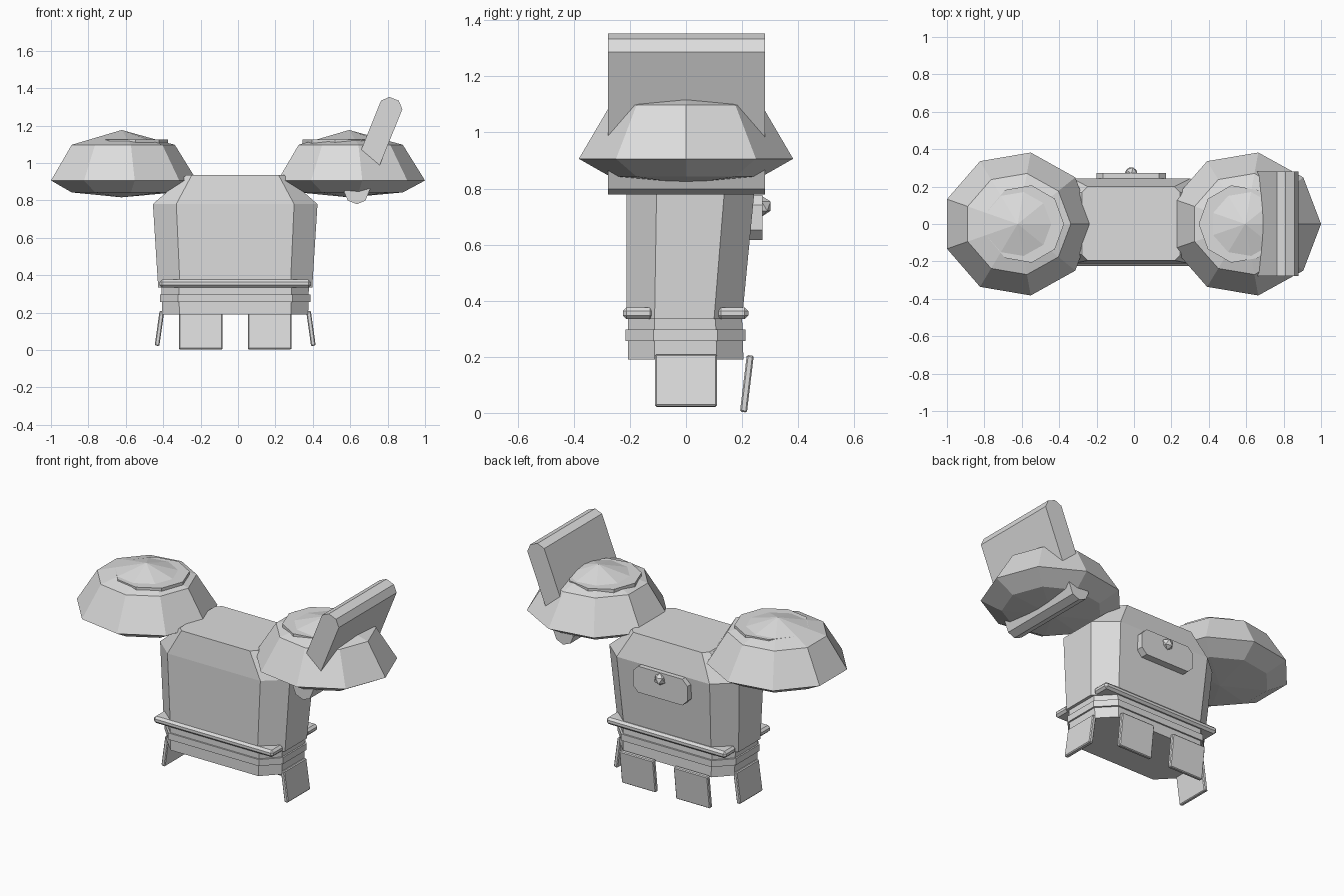
import bpy, bmesh, math
from mathutils import Matrix, Vector

if "Cube" in bpy.data.objects:
    bpy.data.objects.remove(bpy.data.objects["Cube"], do_unlink=True)

GREY = (0.72, 0.72, 0.72, 1.0)
mat = bpy.data.materials.new("light grey")
mat.use_nodes = True
mat.diffuse_color = GREY
mat.node_tree.nodes["Principled BSDF"].inputs["Base Color"].default_value = GREY

CX = -0.015  # centre line of the torso


def finish(name, bm, loc=(0, 0, 0), rot=(0, 0, 0)):
    bmesh.ops.recalc_face_normals(bm, faces=bm.faces)
    mesh = bpy.data.meshes.new(name)
    bm.to_mesh(mesh)
    bm.free()
    mesh.materials.append(mat)
    ob = bpy.data.objects.new(name, mesh)
    ob.location, ob.rotation_euler = loc, rot
    bpy.context.collection.objects.link(ob)
    return ob


def box(name, size, loc, rot=(0, 0, 0), bevel=0.0, axis=None):
    """Box with chamfered edges: all, or only those along one axis."""
    bm = bmesh.new()
    bmesh.ops.create_cube(bm, size=1, matrix=Matrix.Diagonal((*size, 1)))
    if bevel:
        edges = [e for e in bm.edges if axis is None or
                 abs((e.verts[0].co - e.verts[1].co)[axis]) > 1e-4]
        bmesh.ops.bevel(bm, geom=edges, offset=bevel, segments=1,
                        affect='EDGES', profile=0.5)
    return finish(name, bm, loc, rot)


def loft(name, rings):
    """Stack of chamfered rectangles: z, half width, front, back, chamfers."""
    bm = bmesh.new()
    loops = []
    for z, hx, y0, y1, cx, cy in rings:
        right = [(hx - cx, y0), (hx, y0 + cy), (hx, y1 - cy), (hx - cx, y1)]
        pts = right + [(-x, y) for x, y in reversed(right)]
        loops.append([bm.verts.new((CX + x, y, z)) for x, y in pts])
    for a, b in zip(loops, loops[1:]):
        for i in range(len(a)):
            j = (i + 1) % len(a)
            bm.faces.new((a[i], a[j], b[j], b[i]))
    bm.faces.new(loops[0])
    bm.faces.new(loops[-1])
    return finish(name, bm)


# Torso, waist and belt
loft("torso", [(0.335, 0.412, -0.212, 0.20, 0.117, 0.10),
               (0.78, 0.44, -0.212, 0.243, 0.125, 0.107),
               (0.935, 0.262, -0.195, 0.20, 0.03, 0.03)])
loft("waist", [(0.19, 0.39, -0.207, 0.205, 0.092, 0.095),
               (0.34, 0.394, -0.207, 0.20, 0.092, 0.095)])
loft("belt", [(0.257, 0.402, -0.216, 0.212, 0.095, 0.1),
              (0.297, 0.402, -0.216, 0.212, 0.095, 0.1)])

# Flat bars across the front and back of the waist
for side, y in (("front", -0.17), ("back", 0.167)):
    box(side + "_waist_bar", (0.81, 0.11, 0.042), (CX, y, 0.355), bevel=0.013)

# Hanging skirt plates
for side, s in (("left", 1), ("right", -1)):
    box(side + "_side_skirt_plate", (0.025, 0.22, 0.187),
        (CX + s * 0.405, 0, 0.115), (0, -s * 0.14, 0), 0.005)
    box(side + "_back_skirt_plate", (0.232, 0.025, 0.204),
        (CX + s * 0.184, 0.217, 0.104), (-0.12, 0, 0), 0.005)

# Back pack plate with its knob
box("back_plate", (0.37, 0.05, 0.16), (CX, 0.247, 0.697), bevel=0.035, axis=1)
bm = bmesh.new()
bmesh.ops.create_icosphere(bm, subdivisions=1, radius=0.037)
finish("back_knob", bm, (CX, 0.27, 0.737))

# Shoulder domes: faceted spheres, tall above the rim and shallow below
for side, x, rx, s in (("left", 0.594, 0.406, 1), ("right", -0.622, 0.402, -1)):
    bm = bmesh.new()
    bmesh.ops.create_uvsphere(bm, u_segments=9, v_segments=4, radius=1)
    # turn one corner of the rim toward +x
    rim = max((v.co for v in bm.verts if abs(v.co.z) < 0.1), key=lambda c: c.x)
    turn = Matrix.Rotation(-math.atan2(rim.y, rim.x), 3, 'Z')
    for v in bm.verts:
        p = turn @ v.co
        v.co = Vector((p.x * rx, p.y * 0.388, p.z * (0.27 if p.z > 0 else 0.09)))
    finish(side + "_shoulder_dome", bm, (x, 0, 0.906))

    # thin cap disc, offset inward so that only its inner edge shows
    bm = bmesh.new()
    bmesh.ops.create_cone(bm, cap_ends=True, segments=9, radius1=0.21,
                          radius2=0.21, depth=0.03)
    inward = math.pi / 2 if s > 0 else -math.pi / 2
    finish(side + "_shoulder_disc", bm, (x - s * 0.038, 0, 1.111), (0, 0, inward))

# Slanted slab through the left shoulder
box("shoulder_slab", (0.123, 0.56, 0.597), (0.723, 0.002, 1.066),
    (0, math.radians(22), 0), 0.035, axis=1)
